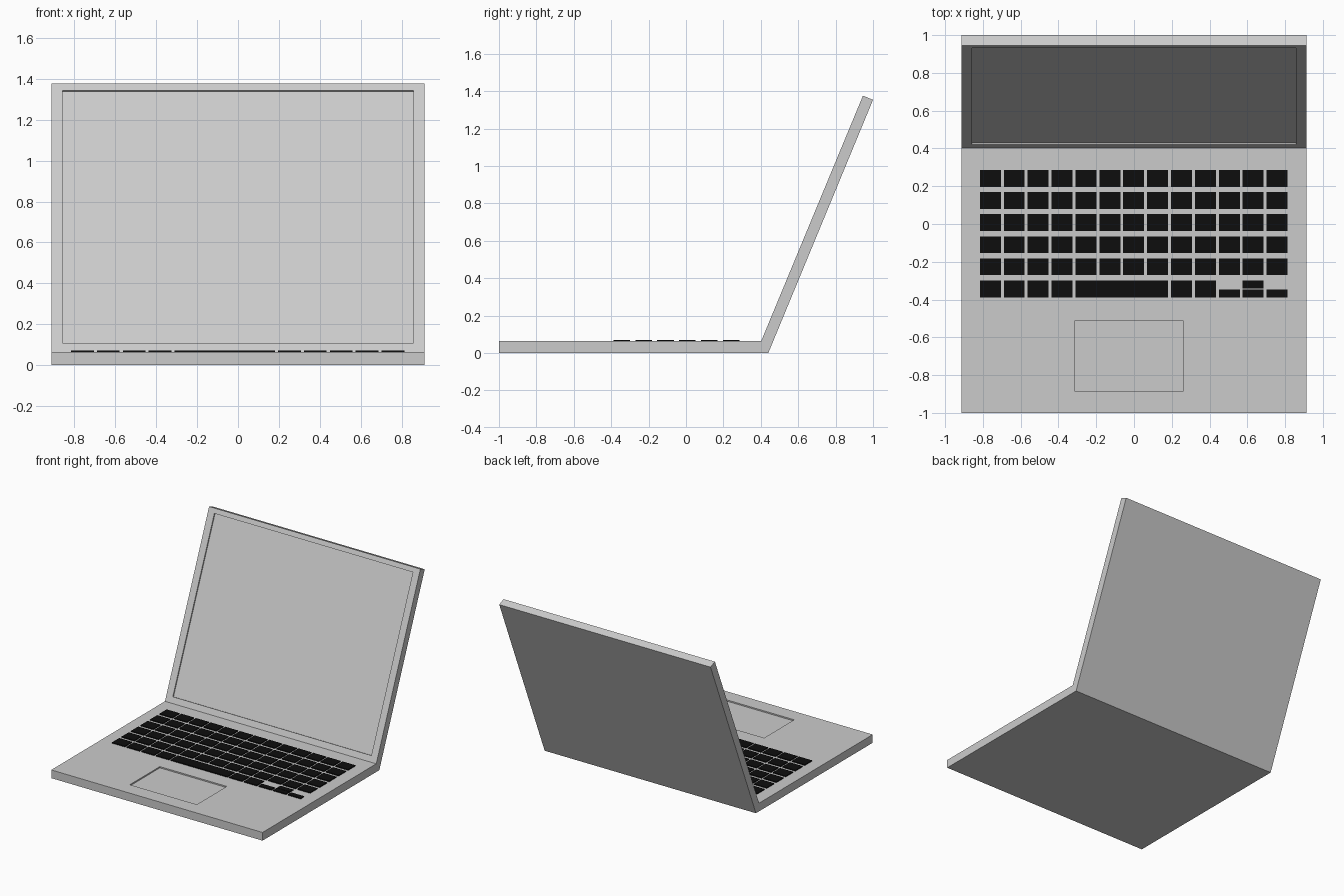
import bpy, bmesh
from mathutils import Vector

if "Cube" in bpy.data.objects:
    bpy.data.objects.remove(bpy.data.objects["Cube"])

HALF_W = 0.912
TOP_Z = 0.064


def finish(name, bm, mat=None):
    bmesh.ops.recalc_face_normals(bm, faces=bm.faces)
    mesh = bpy.data.meshes.new(name)
    bm.to_mesh(mesh)
    bm.free()
    if mat:
        mesh.materials.append(mat)
    obj = bpy.data.objects.new(name, mesh)
    bpy.context.collection.objects.link(obj)
    return obj


def recessed_slab(name, profile, x0, x1, t0, t1, depth):
    """Slab across x from a (y, z) profile: inner start, inner end, outer end,
    outer start. A rectangle (x0..x1, t0..t1) is sunk into the inner face."""
    bm = bmesh.new()
    a, b, c, d = [Vector((0, y, z)) for y, z in profile]
    ring = lambda pts: [bm.verts.new(p) for p in pts]
    span = lambda p, q, l, r: ring([p + Vector((l, 0, 0)), p + Vector((r, 0, 0)),
                                    q + Vector((r, 0, 0)), q + Vector((l, 0, 0))])
    along = b - a
    normal = Vector((1, 0, 0)).cross(along).normalized()
    lo, hi = a + along * t0, a + along * t1
    loops = [span(d, c, -HALF_W, HALF_W), span(a, b, -HALF_W, HALF_W),
             span(lo, hi, x0, x1),
             span(lo - normal * depth, hi - normal * depth, x0, x1)]
    bm.faces.new(loops[0])
    bm.faces.new(loops[-1])
    for p, q in zip(loops, loops[1:]):
        for i in range(4):
            j = (i + 1) % 4
            bm.faces.new((p[i], p[j], q[j], q[i]))
    return finish(name, bm)


# Base with sunken trackpad, and tilted lid with sunken screen (mitred at hinge)
recessed_slab("base", [(-1, TOP_Z), (0.402, TOP_Z), (0.44, 0), (-1, 0)],
              -0.315, 0.263, 0.083, 0.347, 0.01)
recessed_slab("lid", [(0.402, TOP_Z), (0.946, 1.376), (1.0, 1.354), (0.44, 0)],
              -0.857, 0.857, 0.033, 0.974, 0.01)

# Keyboard
black = bpy.data.materials.new("key_black")
black.diffuse_color = (0.004, 0.004, 0.004, 1)
black.use_nodes = True
black.node_tree.nodes["Principled BSDF"].inputs["Base Color"].default_value = black.diffuse_color
PITCH_X, PITCH_Y = 0.1265, 0.117
KEY_W, KEY_D = 0.111, 0.089
LEFT, BACK = -0.816, 0.286


def key(bm, col, row, cols=1, y_from=0.0, y_to=1.0):
    """Key box; y_from..y_to is the part of the key depth used, from the back."""
    x0 = LEFT + col * PITCH_X
    x1 = x0 + (cols - 1) * PITCH_X + KEY_W
    y1 = BACK - row * PITCH_Y - y_from * KEY_D
    y0 = BACK - row * PITCH_Y - y_to * KEY_D
    z0, z1 = 0.062, 0.071
    verts = bmesh.ops.create_cube(bm, size=1)["verts"]
    bmesh.ops.scale(bm, vec=(x1 - x0, y1 - y0, z1 - z0), verts=verts)
    bmesh.ops.translate(bm, vec=((x0 + x1) / 2, (y0 + y1) / 2, (z0 + z1) / 2), verts=verts)


# Five full rows plus the ordinary keys of the front row
bm = bmesh.new()
for row in range(5):
    for col in range(13):
        key(bm, col, row)
for col in (0, 1, 2, 3, 8, 9):
    key(bm, col, 5)
finish("keys", bm, black)

# Space bar
bm = bmesh.new()
key(bm, 4, 5, cols=4)
finish("space_bar", bm, black)

# Half-depth arrow keys
bm = bmesh.new()
for col in (10, 11, 12):
    key(bm, col, 5, y_from=0.53)
key(bm, 11, 5, y_to=0.49)
finish("arrow_keys", bm, black)
